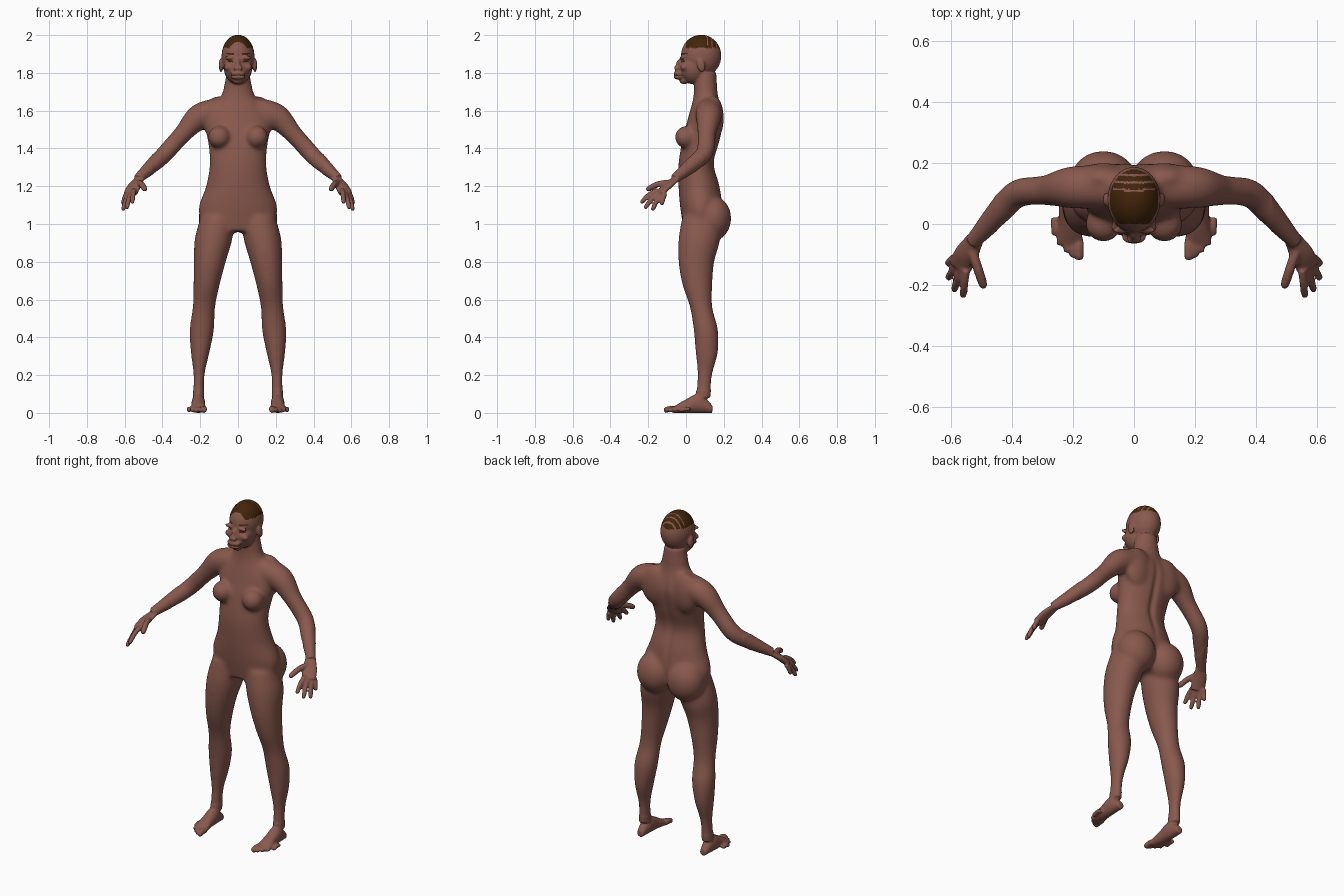
import bpy, bmesh, math
from mathutils import Vector, Matrix

cube = bpy.data.objects.get("Cube")
if cube:
    bpy.data.objects.remove(cube)

X, Y, Z = Vector((1, 0, 0)), Vector((0, 1, 0)), Vector((0, 0, 1))
BOTH, MIDDLE = (-1, 1), (1,)


def material(name, colour):
    mat = bpy.data.materials.new(name)
    mat.use_nodes = True
    mat.diffuse_color = (*colour, 1)
    shader = mat.node_tree.nodes["Principled BSDF"]
    shader.inputs["Base Color"].default_value = (*colour, 1)
    shader.inputs["Roughness"].default_value = .7
    return mat


def smooth_path(keys, steps=6):
    """Catmull-Rom interpolation of the section keys."""
    keys = [Vector(key) for key in keys]
    last = len(keys) - 1
    slopes = [(keys[min(i + 1, last)] - keys[max(i - 1, 0)]) / 2 for i in range(last + 1)]
    path = []
    for i in range(last):
        start, step = keys[i], keys[i + 1] - keys[i]
        for k in range(steps):
            t = k / steps
            ease = t * t * (3 - 2 * t)
            path.append(start + step * ease + slopes[i] * (t * (1 - t) ** 2)
                        - slopes[i + 1] * (t * t * (1 - t)))
    return path + [keys[last]]


def loft(keys, axis=None, sides=BOTH, count=28):
    """Skin elliptical sections (x, y, z, width, depth); axis fixes their plane."""
    path = smooth_path(keys)
    for side in sides:
        rings = []
        for i, section in enumerate(path):
            centre = section.xyz if len(section) == 3 else Vector(section[:3])
            before, after = path[max(i - 1, 0)], path[min(i + 1, len(path) - 1)]
            normal = axis or (Vector(after[:3]) - Vector(before[:3])).normalized()
            across = X if axis else normal.cross(Z).normalized()
            along = normal.cross(across)
            ring = []
            for k in range(count):
                angle = math.tau * k / count
                point = (centre + across * section[3] * math.cos(angle)
                         + along * section[4] * math.sin(angle))
                ring.append(bm.verts.new((point.x * side, point.y, point.z)))
            rings.append(ring)
        for low, high in zip(rings, rings[1:]):
            for k in range(count):
                bm.faces.new((low[k], low[k - 1], high[k - 1], high[k]))
        bm.faces.new(rings[0])
        bm.faces.new(rings[-1])


def column(bottom, rise, centre_x, rows, sides):
    """Upright loft from evenly spaced rows of (half width, front, back)."""
    keys = []
    for i, (width, front, back) in enumerate(rows):
        z = bottom + rise * i
        keys.append((centre_x(z), (front + back) / 2, z, width, (back - front) / 2))
    loft(keys, axis=Z, sides=sides)


def tube(points, flat=1.0):
    """Limb along points of (x, y, z, radius)."""
    loft([(x, y, z, r, r * flat) for x, y, z, r in points])


def digit(root, tip, radius, bend):
    """A finger or toe with a rounded tip."""
    root, tip = Vector(root), Vector(tip)
    middle = (root + tip) / 2 + Z * bend
    end = middle.lerp(tip, .8)
    tube([(*root, radius), (*middle, radius), (*end, radius * .9), (*tip, radius * .4)])


def ball(centre, size, sides=BOTH, tilt=0.0):
    for side in sides:
        x, y, z = centre
        matrix = (Matrix.Translation((x * side, y, z)) @ Matrix.Rotation(tilt, 4, 'X')
                  @ Matrix.Diagonal((*size, 1)))
        bmesh.ops.create_icosphere(bm, subdivisions=4, radius=1, matrix=matrix)


bm = bmesh.new()

# Torso and neck
column(.96, .12, lambda z: 0, [
    (.18, -.01, .15), (.21, -.03, .19), (.17, -.04, .18), (.15, -.04, .15),
    (.16, -.02, .18), (.18, .01, .2), (.09, .04, .17), (.06, .04, .16)], MIDDLE)
ball((.1, .14, 1.03), (.11, .1, .12))
ball((.1, 0, 1.46), (.06, .06, .06), tilt=-.3)
ball((.1, .15, 1.56), (.09, .05, .12))

# Legs
column(.08, .12, lambda z: .21 - .095 * z * z, [
    (.03, .05, .13), (.03, .06, .14), (.05, .05, .17), (.065, .04, .17), (.06, .02, .14),
    (.07, -.02, .14), (.085, -.04, .15), (.1, -.04, .18), (.09, -.02, .16)], BOTH)

# Feet, with the toes set on a curve
loft([(.21, .14 - .07 * i, height, width, height) for i, (width, height) in enumerate(
    [(.02, .02), (.035, .05), (.037, .036), (.046, .015)])], axis=Y)
for i in range(5):
    x, tip = .18 + .02 * i, -.118 + .004 * i * (i + 1)
    digit((x, tip + .06, .02), (x, tip, .012), .012 if i else .016, .004)

# Arms
tube([(.08, .12, 1.6, .07), (.2, .12, 1.57, .07), (.29, .11, 1.48, .05),
      (.38, .1, 1.38, .047), (.44, .04, 1.32, .042), (.53, -.06, 1.24, .025)])

# Hands
tube([(.52, -.05, 1.24, .03), (.55, -.1, 1.2, .04), (.57, -.14, 1.16, .04)], flat=.45)
first, fourth = Vector((.55, -.15, 1.18)), Vector((.59, -.11, 1.16))
tips = [(.56, -.24, 1.11), (.59, -.22, 1.08), (.61, -.18, 1.07), (.61, -.13, 1.1)]
for i, tip in enumerate(tips):
    digit(first.lerp(fourth, i / 3), tip, .013, .01)
digit((.53, -.09, 1.22), (.49, -.21, 1.18), .016, .01)

# Head: cranium, face, jaw, brow ridge, cheeks and ears
ball((0, .08, 1.89), (.087, .107, .112), MIDDLE)
ball((0, .04, 1.83), (.076, .08, .09), MIDDLE)
ball((0, -.01, 1.76), (.03, .025, .02), MIDDLE)
ball((.04, -.02, 1.88), (.03, .012, .012))
ball((.045, -.01, 1.83), (.03, .02, .02))
ball((.09, .08, 1.84), (.012, .022, .037), tilt=.2)

# Nose and lips
ball((0, -.04, 1.845), (.012, .014, .035), MIDDLE, tilt=-.3)
ball((.008, -.05, 1.825), (.016, .014, .012))
for z in (1.777, 1.797):
    ball((0, -.04, z), (.042, .026, .012), MIDDLE)

# Fuse the parts into one continuous skin
bmesh.ops.recalc_face_normals(bm, faces=bm.faces)
parts = bpy.data.meshes.new("body_parts")
bm.to_mesh(parts)
bm.free()
body = bpy.data.objects.new("body", parts)
bpy.context.collection.objects.link(body)
fuse = body.modifiers.new("fuse", 'REMESH')
fuse.mode = 'VOXEL'
fuse.voxel_size = .006
soften = body.modifiers.new("soften", 'SMOOTH')
soften.iterations = 4
depsgraph = bpy.context.evaluated_depsgraph_get()
skin = bpy.data.meshes.new_from_object(body.evaluated_get(depsgraph))
body.modifiers.clear()
body.data = skin
bpy.data.meshes.remove(parts)
skin.materials.clear()
skin.materials.append(material("brown skin", (.25, .1, .075)))
skin.materials.append(material("dark brown hair", (.055, .018, .003)))

# Blend the joints of trunk and limbs
bm = bmesh.new()
bm.from_mesh(skin)
trunk = [v for v in bm.verts if abs(v.co.x) < .45 and .12 < v.co.z < 1.72]
for _ in range(30):
    bmesh.ops.smooth_vert(bm, verts=trunk, factor=.5, use_axis_x=True, use_axis_y=True, use_axis_z=True)

# Spine furrow and eye sockets
for v in bm.verts:
    x, y, z = v.co
    if y > .1 and 1.1 < z < 1.65:
        v.co.y -= .012 * math.exp(-(x / .02) ** 2) * math.sin(math.pi * (z - 1.1) / .55)
    if y < .02 and z > 1.75:
        v.co.y += .008 * math.exp(-((abs(x) - .04) / .016) ** 2 - ((z - 1.86) / .01) ** 2)

# Hair with partings, brows, eyes and mouth line
for face in bm.faces:
    x, y, z = face.calc_center_median()
    x = abs(x)
    parting = x < .07 and any(abs(y - line - x * x) < .0035 for line in (.11, .135, .16))
    hair = z > 1.932 and y > 0 and not parting
    brow = y < .01 and .02 < x < .07 and abs(z - 1.9) < .0035
    eye = y < .01 and math.hypot((x - .04) / 3, z - 1.86) < .0055
    mouth = y < -.02 and x < .04 and abs(z - 1.787) < .004
    face.material_index = int(hair or brow or eye or mouth)
    face.smooth = True
bm.to_mesh(skin)
bm.free()
